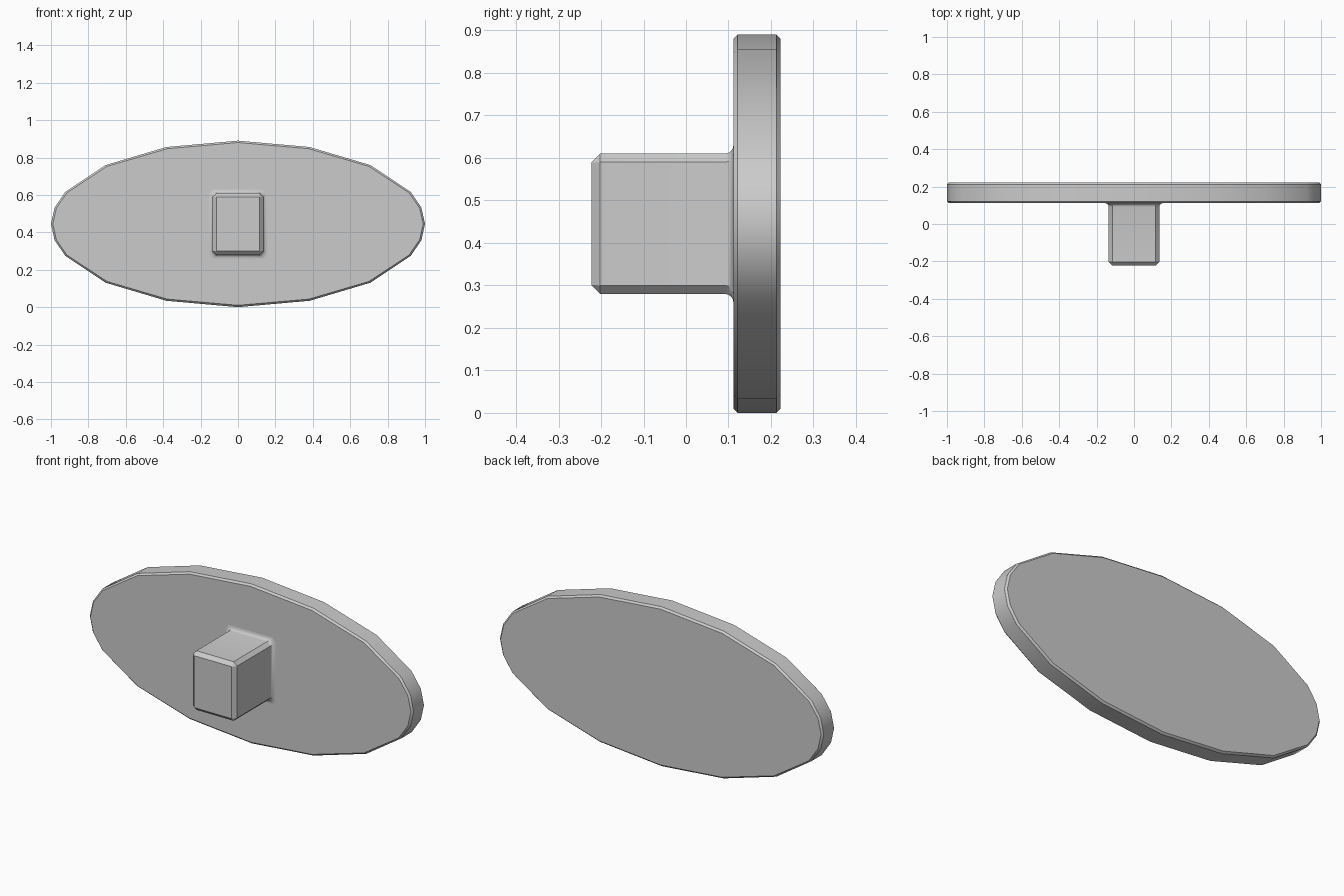
import bpy, bmesh
from math import sin, cos, pi, radians

if "Cube" in bpy.data.objects:
    bpy.data.objects.remove(bpy.data.objects["Cube"])

CZ = 0.445  # height of the centre axis


def loft(name, rings, cap_end=True):
    """Skin a list of equal-length point rings and cap the ends."""
    bm = bmesh.new()
    loops = [[bm.verts.new(p) for p in ring] for ring in rings]
    n = len(loops[0])
    for a, b in zip(loops, loops[1:]):
        for i in range(n):
            j = (i + 1) % n
            bm.faces.new((a[i], a[j], b[j], b[i]))
    bm.faces.new(loops[0][::-1])
    if cap_end:
        bm.faces.new(loops[-1])
    bmesh.ops.recalc_face_normals(bm, faces=bm.faces)
    mesh = bpy.data.meshes.new(name)
    bm.to_mesh(mesh)
    bm.free()
    obj = bpy.data.objects.new(name, mesh)
    bpy.context.collection.objects.link(obj)
    bpy.ops.object.select_all(action='DESELECT')
    obj.select_set(True)
    bpy.context.view_layer.objects.active = obj
    bpy.ops.object.shade_smooth_by_angle(angle=radians(30))
    return obj


# Ellipse angles: 16 sides, with an extra split on the tight left and right ends
angles = sorted([i * 22.5 for i in range(16)] + [11.25, 168.75, 191.25, 348.75])


def ellipse(y, inset):
    return [((1 - inset) * cos(radians(a)), y, CZ + (CZ - inset) * sin(radians(a)))
            for a in angles]


def chamfered_rect(y, hx, hz, c):
    corners = [(hx, hz - c), (hx - c, hz), (c - hx, hz), (-hx, hz - c),
               (-hx, c - hz), (c - hx, -hz), (hx - c, -hz), (hx, c - hz)]
    return [(x, y, CZ + z) for x, z in corners]


# Oval plate with chamfered rims
loft("oval_plate", [ellipse(0.1115, 0.01), ellipse(0.1215, 0),
                    ellipse(0.2125, 0), ellipse(0.2225, 0.01)])

# Square post: chamfered front, straight body, small fillet where it meets the plate
HX, HZ, C, R = 0.135, 0.165, 0.02, 0.02
rings = [chamfered_rect(-0.2225, HX - C, HZ - C, 0.001),
         chamfered_rect(-0.2025, HX, HZ, C)]
for k in range(5):
    t = k / 4 * pi / 2
    grow = R * (1 - cos(t))
    rings.append(chamfered_rect(0.1115 - R + R * sin(t), HX + grow, HZ + grow, C))
loft("post", rings, cap_end=False)
